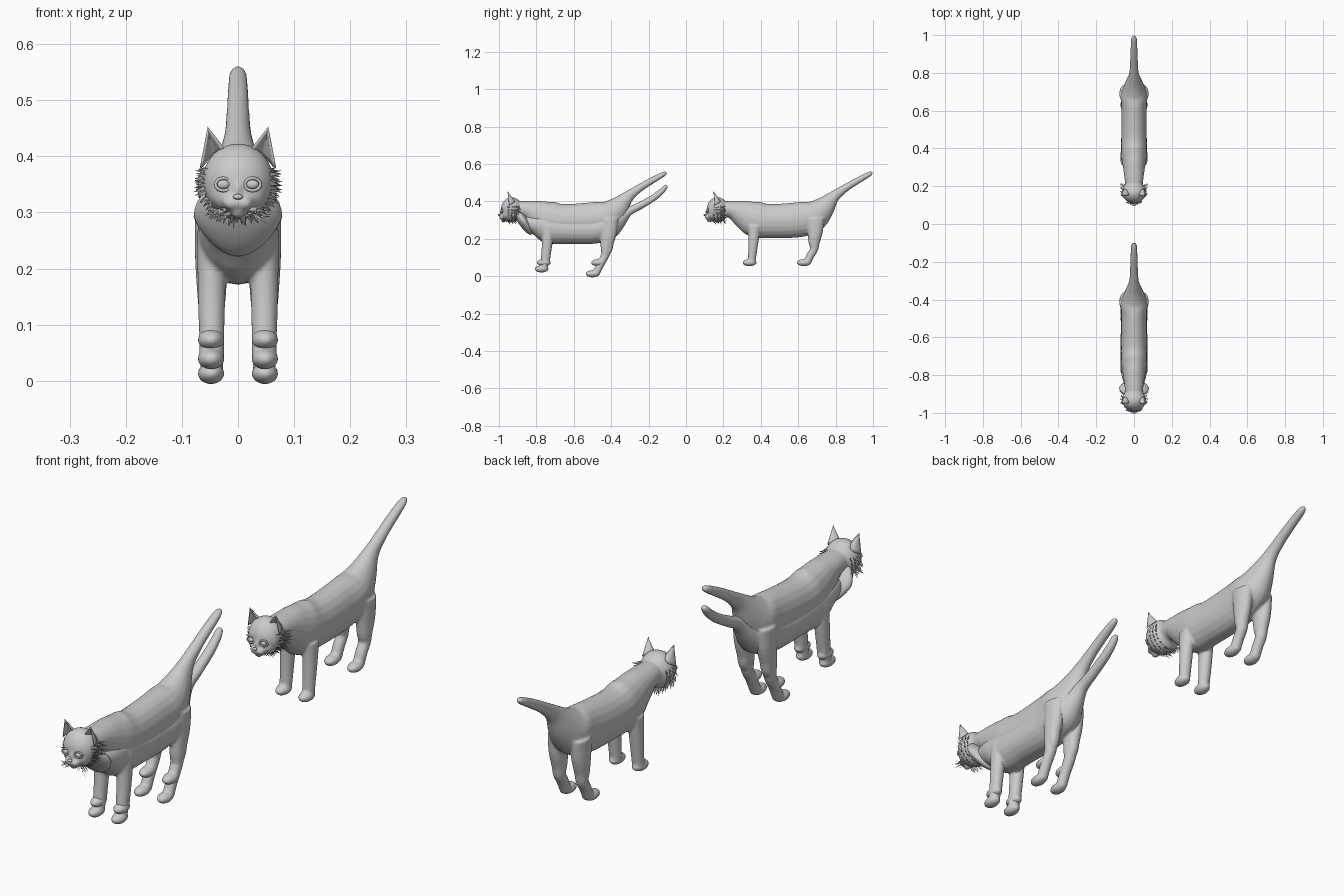
import bpy, bmesh, math, random
from mathutils import Vector, Matrix

random.seed(4)
if "Cube" in bpy.data.objects:
    bpy.data.objects.remove(bpy.data.objects["Cube"])

fur = bpy.data.materials.new("plain grey")
fur.use_nodes = True
GREY = (0.6, 0.6, 0.6, 1)
fur.diffuse_color = GREY
fur.node_tree.nodes["Principled BSDF"].inputs["Base Color"].default_value = GREY


def finish(bm, name, y, smooth=True):
    bmesh.ops.recalc_face_normals(bm, faces=bm.faces)
    for f in bm.faces:
        f.smooth = smooth
    mesh = bpy.data.meshes.new(name)
    bm.to_mesh(mesh)
    bm.free()
    mesh.materials.append(fur)
    ob = bpy.data.objects.new(name, mesh)
    ob.location.y = y
    bpy.context.collection.objects.link(ob)
    return ob


def spline(points, steps=4):
    """Smooth path through points of (y, z, half width, half height)."""
    out = []
    for i in range(len(points) - 1):
        a, b, c, d = (Vector(points[min(max(i + k, 0), len(points) - 1)]) for k in (-1, 0, 1, 2))
        for s in range(steps):
            t = s / steps
            out.append(0.5 * (2 * b + (c - a) * t + (2 * a - 5 * b + 4 * c - d) * t * t
                              + (3 * b - a - 3 * c + d) * t ** 3))
    return out + [Vector(points[-1])]


def tube(bm, points, x=0.0, sides=20):
    path = spline([Vector(p) for p in points])
    rings = []
    for i, p in enumerate(path):
        a, b = path[max(i - 1, 0)], path[min(i + 1, len(path) - 1)]
        along = Vector((0, b[0] - a[0], b[1] - a[1])).normalized()
        up = Vector((0, -along.z, along.y))
        ring = []
        for k in range(sides):
            ang = math.tau * k / sides
            ring.append(bm.verts.new(Vector((x + p[2] * math.cos(ang), p[0], p[1]))
                                     + up * p[3] * math.sin(ang)))
        rings.append(ring)
    for r, s in zip(rings, rings[1:]):
        for k in range(sides):
            bm.faces.new((r[k], r[k - 1], s[k - 1], s[k]))
    bm.faces.new(rings[0])
    bm.faces.new(rings[-1])


def ball(bm, centre, size):
    m = Matrix.Translation(centre) @ Matrix.Diagonal((*size, 1))
    return bmesh.ops.create_uvsphere(bm, u_segments=24, v_segments=16, radius=1, matrix=m)["verts"]


def legs(bm, front_shift, hind_shift):
    front = [(.365, .27, .026, .035), (.36, .18, .025, .027), (.355, .12, .023, .023),
             (.35, .07, .022, .02)]
    hind = [(.69, .31, .03, .05), (.69, .24, .03, .042), (.685, .18, .026, .03),
            (.685, .145, .022, .022), (.665, .11, .021, .021), (.648, .072, .021, .02)]
    for side in (-1, 1):
        for points, shift, paw in ((front, front_shift, .34), (hind, hind_shift, .63)):
            # The shift grows towards the foot
            n = len(points) - 1
            moved = [(y + shift[0] * i / n, z + shift[1] * i / n, w, h)
                     for i, (y, z, w, h) in enumerate(points)]
            tube(bm, moved, side * .047)
            ball(bm, (side * .048, paw + shift[0], .073 + shift[1]), (.024, .038, .019))


def blend(ob):
    """Fuse the overlapping volumes into one smooth skin."""
    mod = ob.modifiers.new("fuse", 'REMESH')
    mod.mode = 'VOXEL'
    mod.voxel_size = .005
    mod.use_smooth_shade = True
    soft = ob.modifiers.new("soften", 'SMOOTH')
    soft.factor = .5
    soft.iterations = 5


BODY = [(.19, .355, .045, .045), (.24, .357, .05, .046), (.30, .335, .058, .073),
        (.37, .305, .068, .096), (.45, .295, .068, .091), (.60, .302, .067, .094),
        (.68, .322, .069, .085), (.735, .365, .05, .062), (.79, .425, .027, .032),
        (.85, .470, .021, .021), (.91, .507, .019, .018), (.96, .535, .017, .015),
        (.985, .549, .014, .012), (.997, .556, .006, .006)]
LOWER_BODY = [(.24, .29, .05, .04), (.30, .28, .066, .06), (.37, .26, .071, .086),
              (.47, .25, .071, .077), (.60, .25, .070, .077), (.68, .27, .072, .075),
              (.73, .30, .05, .055), (.79, .345, .026, .026), (.85, .375, .021, .02),
              (.92, .415, .019, .018), (.965, .45, .017, .016), (.99, .477, .014, .012),
              (.998, .486, .006, .006)]


def ears(y):
    for side, label in ((-1, "right"), (1, "left")):
        bm = bmesh.new()
        inner, back, outer = Vector((.022, .155, .412)), Vector((.05, .215, .405)), Vector((.068, .155, .38))
        tip, rows = Vector((.054, .148, .453)), []
        for r in range(5):
            t = r / 5
            row = []
            for k in range(9):
                s = k / 8
                p = inner * (1 - s) ** 2 + back * 2 * s * (1 - s) + outer * s * s
                q = p.lerp(tip, t) + (p - tip) * .25 * t * (1 - t)
                row.append(bm.verts.new((side * q.x, q.y, q.z)))
            rows.append(row)
        end = bm.verts.new((side * tip.x, tip.y, tip.z))
        for a, b in zip(rows, rows[1:]):
            for k in range(8):
                bm.faces.new((a[k], a[k + 1], b[k + 1], b[k]))
        for k in range(8):
            bm.faces.new((rows[-1][k], rows[-1][k + 1], end))
        ob = finish(bm, label + "_ear", y)
        ob.modifiers.new("thickness", 'SOLIDIFY').thickness = .004


def face(y):
    bm = bmesh.new()
    for side in (-1, 1):
        # Eyeball with a raised lid ring
        ball(bm, (side * .026, .114, .350), (.011, .006, .008))
        rim = []
        for k in range(20):
            a = math.tau * k / 20
            rim.append([bm.verts.new((side * (.026 + (.014 + .003 * math.cos(b)) * math.cos(a)),
                                      .114 + .3 * abs(.014 * math.cos(a)) * (side * math.cos(a) > 0)
                                      + .004 * math.sin(b),
                                      .350 + (.011 + .003 * math.cos(b)) * math.sin(a)))
                        for b in (math.tau * j / 6 for j in range(6))])
        for k in range(20):
            for j in range(6):
                bm.faces.new((rim[k - 1][j - 1], rim[k - 1][j], rim[k][j], rim[k][j - 1]))
    finish(bm, "eyes", y)
    bm = bmesh.new()
    ball(bm, (0, .100, .328), (.009, .006, .005))
    finish(bm, "nose", y)


def cheek_fur(y, whiskers):
    """Rows of thin pointed tufts sweeping out and back round the jaw."""
    bm = bmesh.new()

    def tuft(root, direction, width):
        across = direction.cross(Vector((0, 1, .2))).normalized() * width
        lift = across.cross(direction).normalized() * width * .5
        base = [bm.verts.new(root + v) for v in (across, -across, lift)]
        point = bm.verts.new(root + direction)
        for k in range(3):
            bm.faces.new((base[k - 1], base[k], point))

    for row in range(4):
        for k in range(30):
            a = math.radians(-205 + 230 * k / 29 + random.uniform(-3, 3))
            out = Vector((math.cos(a), 0, math.sin(a)))
            root = Vector((0, .145 + .018 * row, .35)) + Vector((out.x * .060, 0, out.z * .057))
            sweep = Vector((out.x * .6, .6 + random.uniform(-.3, .3), out.z * .55 - .15))
            tuft(root, sweep.normalized() * random.uniform(.018, .027), .004)
    if whiskers:
        for k in range(26):
            side = 1 if k % 2 else -1
            root = Vector((side * random.uniform(.008, .04), .125, random.uniform(.292, .31)))
            tuft(root, Vector((side * .022, random.uniform(-.012, .01), random.uniform(-.016, .003))), .002)
    finish(bm, "cheek_fur", y, False)


def cat(y, whiskers):
    bm = bmesh.new()
    tube(bm, BODY)
    legs(bm, (0, 0), (0, 0))
    # Skull, muzzle, chin and brow
    ball(bm, (0, .168, .355), (.064, .058, .068))
    ball(bm, (0, .140, .333), (.050, .028, .035))
    for side in (-1, 1):
        ball(bm, (side * .011, .116, .317), (.016, .016, .013))
    ball(bm, (0, .126, .302), (.015, .016, .013))
    ball(bm, (0, .122, .340), (.010, .018, .022))
    blend(finish(bm, "cat_body", y))
    ears(y)
    face(y)
    cheek_fur(y, whiskers)


cat(0, False)
cat(-1.1, True)

# Second, headless skin hanging lower around the front cat
bm = bmesh.new()
tube(bm, LOWER_BODY)
legs(bm, (-.012, -.034), (-.03, -.06))
blend(finish(bm, "lower_body", -1.1))

# Rounded chest bib, narrowing to a point below
bm = bmesh.new()
for v in ball(bm, (0, 0, 0), (1, 1, 1)):
    taper = 1 - .3 * max(0, -v.co.z)
    v.co = (v.co.x * .079 * taper, v.co.y * .027, v.co.z * .082)
bmesh.ops.rotate(bm, verts=bm.verts, matrix=Matrix.Rotation(math.radians(33), 3, 'X'))
bmesh.ops.translate(bm, verts=bm.verts, vec=(0, .232, .292))
finish(bm, "chest_bib", -1.1)
